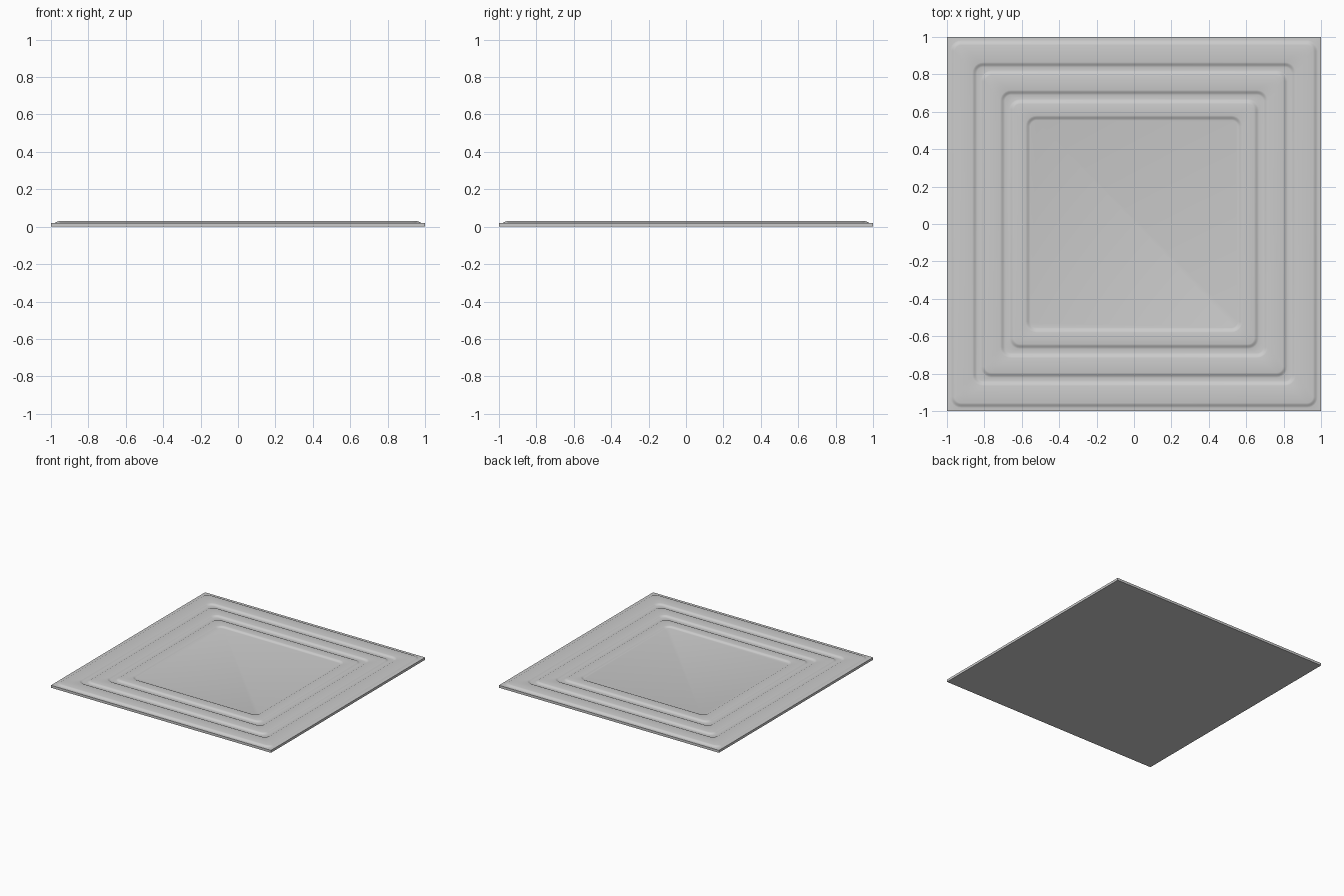
import bpy, bmesh, math

if "Cube" in bpy.data.objects:
    bpy.data.objects.remove(bpy.data.objects["Cube"])

EDGE_Z, TOP_Z = 0.02, 0.03
SLOPE = 0.026      # width of each sloped step
SEGS = 6           # segments per rounded corner


def ring(bm, half, radius, z):
    """Rounded square loop of vertices."""
    verts = []
    for q in range(4):
        base = q * math.pi / 2
        sx = 1 if q in (0, 3) else -1
        sy = 1 if q in (0, 1) else -1
        for i in range(SEGS + 1):
            a = base + i / SEGS * math.pi / 2
            verts.append(bm.verts.new((sx * (half - radius) + radius * math.cos(a),
                                       sy * (half - radius) + radius * math.sin(a), z)))
    return verts


# Profile from the underside rim inward: (half size, corner radius, height)
profile = [(1.0, 0.0, 0.0), (1.0, 0.0, EDGE_Z)]

# Alternating rises and falls, each an eased slope
steps = [(0.97, 1), (0.852, -1), (0.808, 1), (0.703, -1), (0.655, 1), (0.567, -1)]
z = EDGE_Z
for centre, direction in steps:
    for k in range(6):
        t = k / 5
        ease = t * t * (3 - 2 * t)
        offset = SLOPE * (0.5 - t)
        radius = 0.045 + offset
        profile.append((centre + offset, radius,
                        z + direction * (TOP_Z - EDGE_Z) * ease))
    z += direction * (TOP_Z - EDGE_Z)

# Loft the rings into one stepped panel
bm = bmesh.new()
loops = [ring(bm, *p) for p in profile]
n = len(loops[0])
for a, b in zip(loops, loops[1:]):
    for i in range(n):
        j = (i + 1) % n
        bm.faces.new((a[i], a[j], b[j], b[i]))
bm.faces.new(loops[-1])                 # recessed centre
bm.faces.new(list(reversed(loops[0])))  # flat underside
bmesh.ops.remove_doubles(bm, verts=bm.verts, dist=1e-5)
bmesh.ops.recalc_face_normals(bm, faces=bm.faces)

mesh = bpy.data.meshes.new("stepped_panel")
bm.to_mesh(mesh)
bm.free()
panel = bpy.data.objects.new("stepped_panel", mesh)
bpy.context.collection.objects.link(panel)

# Smooth slopes, sharp outer edges
bpy.context.view_layer.objects.active = panel
panel.select_set(True)
bpy.ops.object.shade_smooth_by_angle(angle=math.radians(35))
